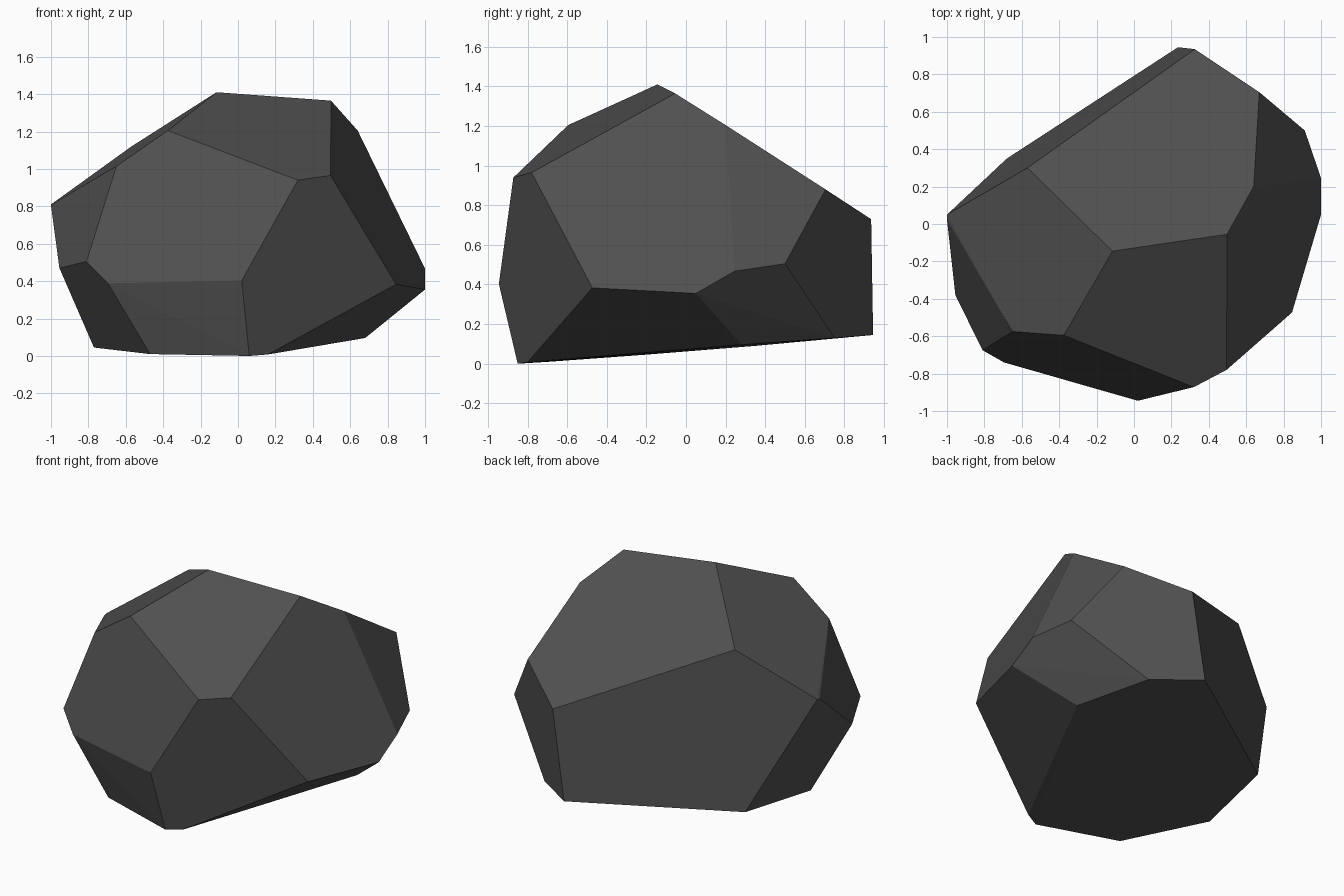
import bpy
import bmesh
import math

if "Cube" in bpy.data.objects:
    bpy.data.objects.remove(bpy.data.objects["Cube"])

# Corner points of the faceted boulder, ring by ring
crown = [(-.115, -.145, 1.41), (.497, -.055, 1.365), (.64, .2, 1.205),
         (-.375, -.595, 1.205), (-.57, .3, 1.12), (-.65, -.575, 1.015)]
shoulder = [(.32, -.872, .94), (.495, -.78, .965), (.67, .705, .88),
            (.325, .935, .73), (-1, .05, .81), (-1, .025, .805)]
waist = [(.02, -.945, .403), (.845, -.473, .383), (1, .05, .355),
         (1, .245, .467), (.913, .5, .505), (-.955, -.38, .47),
         (-.81, -.675, .505), (-.695, -.74, .388)]
base = [(.06, -.85, 0), (.16, -.8, .008), (.68, .28, .096),
        (.515, .75, .13), (.235, .945, .145), (-.68, .35, .09),
        (-.77, -.21, .045), (-.47, -.69, .01)]

# Wrap the points in a convex skin and merge the coplanar triangles
bm = bmesh.new()
for p in crown + shoulder + waist + base:
    bm.verts.new(p)
bmesh.ops.convex_hull(bm, input=bm.verts[:])
bmesh.ops.dissolve_limit(bm, angle_limit=math.radians(2.5),
                         verts=bm.verts[:], edges=bm.edges[:])
bmesh.ops.recalc_face_normals(bm, faces=bm.faces[:])
mesh = bpy.data.meshes.new("boulder")
bm.to_mesh(mesh)
bm.free()

# Dark stone colour
stone = bpy.data.materials.new("dark grey stone")
stone.diffuse_color = (.08, .08, .08, 1)
stone.use_nodes = True
stone.node_tree.nodes["Principled BSDF"].inputs["Base Color"].default_value = stone.diffuse_color
mesh.materials.append(stone)

boulder = bpy.data.objects.new("boulder", mesh)
bpy.context.collection.objects.link(boulder)
